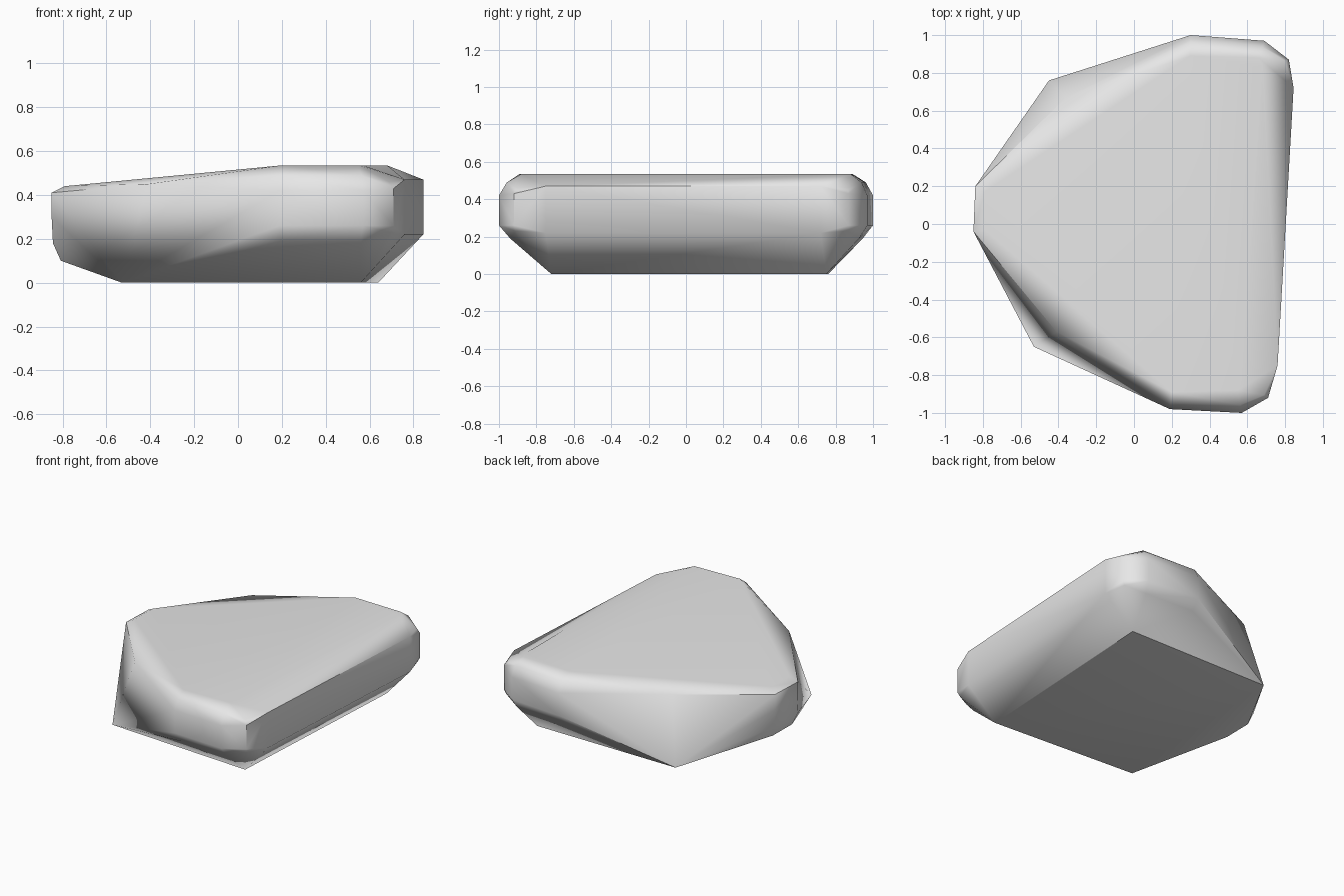
import bpy
import bmesh
from mathutils import Vector

old = bpy.data.objects.get("Cube")
if old:
    bpy.data.objects.remove(old, do_unlink=True)

stone = bpy.data.materials.new("stone grey")
stone.use_nodes = True
grey = (0.8, 0.8, 0.8, 1.0)
stone.diffuse_color = grey
stone.node_tree.nodes["Principled BSDF"].inputs["Base Color"].default_value = grey

points = []


def column(outer, top, levels):
    """Add one upright rib; each level is (height, share of the way in to the top)."""
    outer, top = Vector(outer), Vector(top)
    for height, share in levels:
        xy = outer.lerp(top, share)
        points.append((xy.x, xy.y, height))


# Rib profiles: rounded long sides, chamfered flat side, low blunt end
rounded = [(0.19, 0.5), (0.26, 0), (0.42, 0), (0.49, 0.35), (0.535, 1)]
corner = [(0.23, 0.1), (0.26, 0), (0.43, 0), (0.46, 0.15), (0.535, 1)]
chamfered = [(0.22, 0), (0.47, 0), (0.535, 1)]
blunt = [(0.10, 0.7), (0.18, 0.1), (0.30, 0), (0.41, 0), (0.44, 1)]

# Front side
column((0.19, -0.98), (0.20, -0.89), rounded)
column((0.57, -1.00), (0.55, -0.88), rounded)
column((0.71, -0.92), (0.57, -0.82), corner)
column((0.76, -0.75), (0.57, -0.74), chamfered)

# Back side
column((0.845, 0.72), (0.68, 0.72), chamfered)
column((0.82, 0.87), (0.68, 0.83), corner)
column((0.69, 0.97), (0.66, 0.88), rounded)
column((0.30, 1.00), (0.30, 0.89), rounded)

# Blunt end
column((-0.85, -0.04), (-0.79, -0.03), blunt)
column((-0.84, 0.20), (-0.79, 0.17), blunt)

# Pointed corners of the base, two of them leaning up to the top
column((-0.53, -0.65), (-0.41, -0.57), [(0, 0), (0.45, 1)])
column((-0.45, 0.76), (-0.36, 0.67), [(0, 0), (0.46, 1)])
points += [(0.56, -0.72, 0), (0.64, 0.75, 0)]

# Wrap the ribs in one faceted skin
bm = bmesh.new()
for p in points:
    bm.verts.new(p)
bmesh.ops.convex_hull(bm, input=bm.verts[:])
loose = [v for v in bm.verts if not v.link_faces]
bmesh.ops.delete(bm, geom=loose, context="VERTS")
bmesh.ops.dissolve_limit(bm, angle_limit=0.03, verts=bm.verts[:], edges=bm.edges[:])
bmesh.ops.recalc_face_normals(bm, faces=bm.faces[:])

mesh = bpy.data.meshes.new("boulder")
bm.to_mesh(mesh)
bm.free()
mesh.materials.append(stone)
boulder = bpy.data.objects.new("boulder", mesh)
bpy.context.collection.objects.link(boulder)

# Soft worn edges with crisp base and flat side
for ob in bpy.context.selected_objects:
    ob.select_set(False)
boulder.select_set(True)
bpy.context.view_layer.objects.active = boulder
bpy.ops.object.shade_smooth_by_angle(angle=0.7)
weighted = boulder.modifiers.new("soft edges", "WEIGHTED_NORMAL")
weighted.keep_sharp = True
